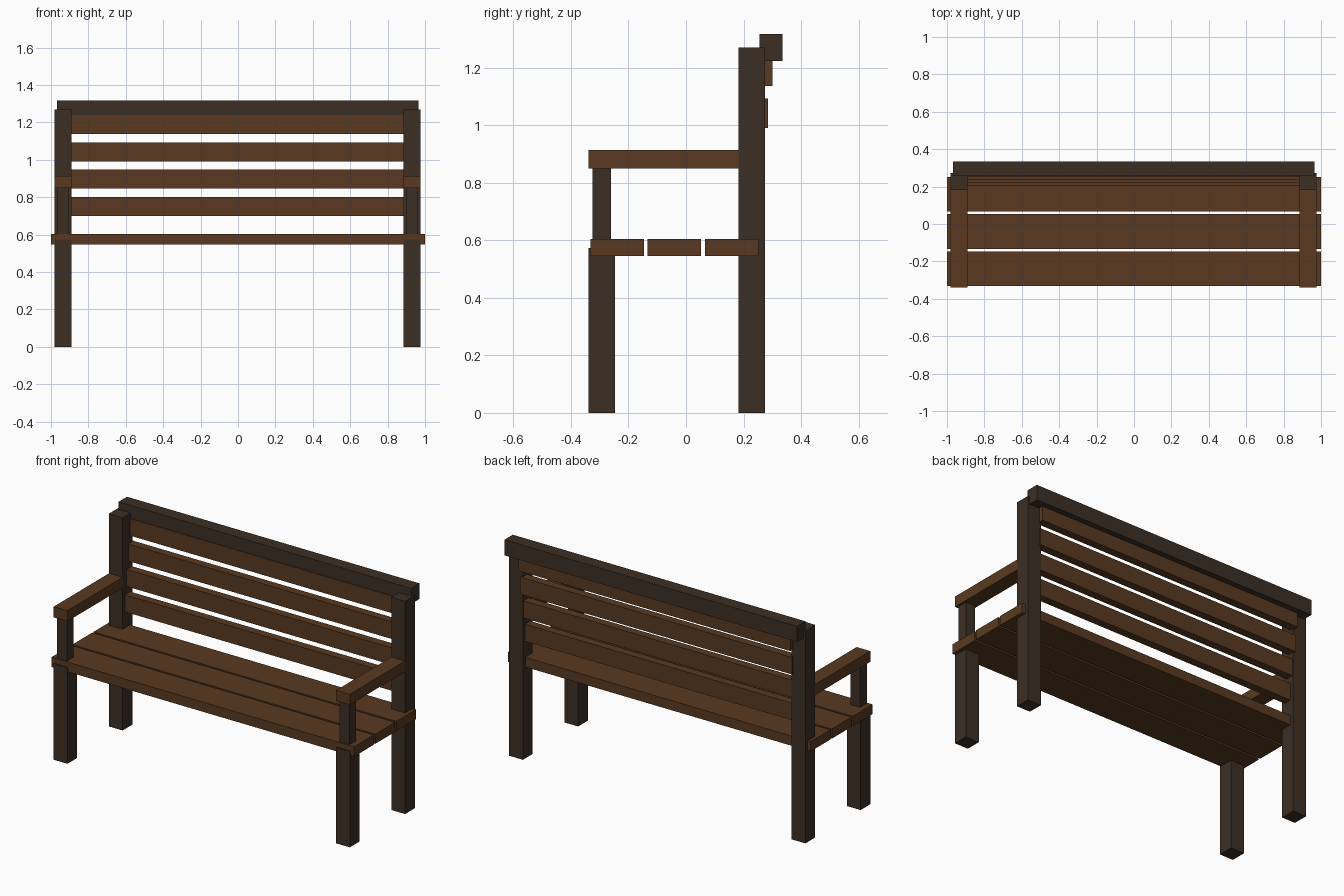
import bpy
import bmesh
from mathutils import Matrix, Vector

if "Cube" in bpy.data.objects:
    bpy.data.objects.remove(bpy.data.objects["Cube"])


def make_material(name, rgb):
    mat = bpy.data.materials.new(name)
    mat.diffuse_color = (*rgb, 1.0)
    mat.use_nodes = True
    mat.node_tree.nodes["Principled BSDF"].inputs["Base Color"].default_value = mat.diffuse_color
    return mat


DARK = make_material("dark stained wood", (0.046, 0.028, 0.018))
BROWN = make_material("brown wood", (0.100, 0.042, 0.015))


def box(name, xs, ys, zs, mat):
    """Axis-aligned beam given by its (min, max) on each axis."""
    lo, hi = Vector((xs[0], ys[0], zs[0])), Vector((xs[1], ys[1], zs[1]))
    bm = bmesh.new()
    bmesh.ops.create_cube(bm, size=1.0, matrix=Matrix.Diagonal((*(hi - lo), 1.0)))
    mesh = bpy.data.meshes.new(name)
    bm.to_mesh(mesh)
    bm.free()
    mesh.materials.append(mat)
    obj = bpy.data.objects.new(name, mesh)
    obj.location = (lo + hi) / 2
    bpy.context.collection.objects.link(obj)
    return obj


# Legs, arm supports and armrests on both sides
for side, cx in (("left", -0.935), ("right", 0.931)):
    def span(half):
        return (cx - half, cx + half)
    box(f"{side}_front_leg", span(0.0455), (-0.339, -0.247), (0, 0.573), DARK)
    box(f"{side}_back_post", span(0.0455), (0.182, 0.274), (0, 1.27), DARK)
    box(f"{side}_arm_support", span(0.032), (-0.325, -0.261), (0.56, 0.86), DARK)
    box(f"{side}_armrest", span(0.045), (-0.339, 0.25), (0.85, 0.914), BROWN)

# Seat planks
for i in range(3):
    y = -0.332 + 0.199 * i
    box(f"seat_plank_{i + 1}", (-1, 1), (y, y + 0.186), (0.546, 0.604), BROWN)

# Back slats, each stepped a little further back than the one below
for i in range(4):
    y, z = 0.204 + 0.016 * i, 0.70 + 0.1455 * i
    box(f"back_slat_{i + 1}", (-0.9, 0.897), (y, y + 0.049), (z, z + 0.102), BROWN)

# Top rail
box("top_rail", (-0.968, 0.965), (0.256, 0.335), (1.223, 1.316), DARK)
